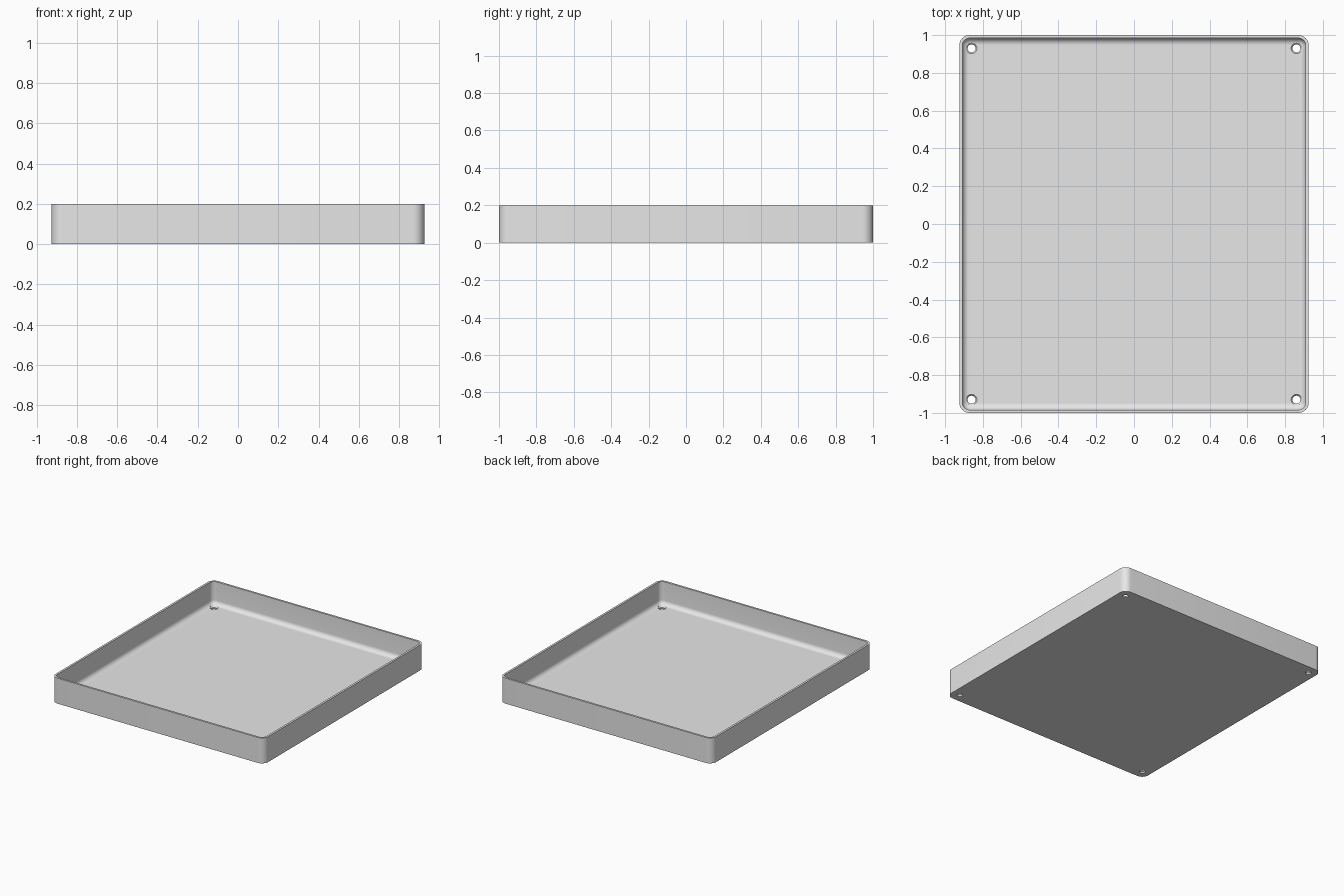
import bpy, bmesh
from math import sin, cos, pi, radians
from mathutils import Matrix

cube = bpy.data.objects.get("Cube")
if cube:
    bpy.data.objects.remove(cube, do_unlink=True)

HALF_X, HALF_Y, HEIGHT = 0.925, 1.0, 0.2
CORNER, WALL, FLOOR, FILLET = 0.055, 0.016, 0.02, 0.035
HOLE_X, HOLE_Y = 0.86, 0.93
HOLE_R, SINK_R = 0.021, 0.03

grey = bpy.data.materials.new("plain grey")
grey.use_nodes = True
grey.diffuse_color = (0.8, 0.8, 0.8, 1)
grey.node_tree.nodes["Principled BSDF"].inputs["Base Color"].default_value = (0.8, 0.8, 0.8, 1)


def make_object(name, bm):
    bmesh.ops.recalc_face_normals(bm, faces=bm.faces)
    mesh = bpy.data.meshes.new(name)
    bm.to_mesh(mesh)
    bm.free()
    mesh.materials.append(grey)
    obj = bpy.data.objects.new(name, mesh)
    bpy.context.collection.objects.link(obj)
    return obj


def rounded_ring(bm, inset, z, steps=10):
    """Rounded rectangle of vertices, shrunk by inset, at height z."""
    r = CORNER - inset
    verts = []
    for quarter, (sx, sy) in enumerate([(1, 1), (-1, 1), (-1, -1), (1, -1)]):
        for i in range(steps + 1):
            a = (quarter + i / steps) * pi / 2
            verts.append(bm.verts.new((sx * (HALF_X - CORNER) + r * cos(a),
                                       sy * (HALF_Y - CORNER) + r * sin(a), z)))
    return verts


def loft(bm, rings):
    for low, high in zip(rings, rings[1:]):
        n = len(low)
        for i in range(n):
            j = (i + 1) % n
            bm.faces.new((low[i], low[j], high[j], high[i]))
    bm.faces.new(rings[0])
    bm.faces.new(rings[-1])


# Tray: outer wall, rim, inner wall, then a rounded fillet down to the floor
section = [(0, 0), (0, HEIGHT), (WALL, HEIGHT)]
for i in range(9):
    a = i / 8 * pi / 2
    section.append((WALL + FILLET * (1 - cos(a)), FLOOR + FILLET * (1 - sin(a))))
bm = bmesh.new()
loft(bm, [rounded_ring(bm, inset, z) for inset, z in section])
tray = make_object("tray", bm)

# Countersunk screw holes in the four corners
bm = bmesh.new()
for sx in (-1, 1):
    for sy in (-1, 1):
        rings = []
        for r, z in [(HOLE_R, -0.05), (HOLE_R, 0.012), (SINK_R, 0.022), (SINK_R, 0.1)]:
            circle = bmesh.ops.create_circle(bm, radius=r, segments=32,
                                             matrix=Matrix.Translation((sx * HOLE_X, sy * HOLE_Y, z)))
            rings.append(circle["verts"])
        loft(bm, rings)
cutter = make_object("hole_cutter", bm)
cutter.hide_render = True

cut = tray.modifiers.new("screw holes", "BOOLEAN")
cut.operation = "DIFFERENCE"
cut.solver = "EXACT"
cut.object = cutter

bpy.ops.object.select_all(action="DESELECT")
tray.select_set(True)
bpy.context.view_layer.objects.active = tray
bpy.ops.object.modifier_apply(modifier=cut.name)
bpy.data.objects.remove(cutter, do_unlink=True)
bpy.ops.object.shade_smooth_by_angle(angle=radians(30))
